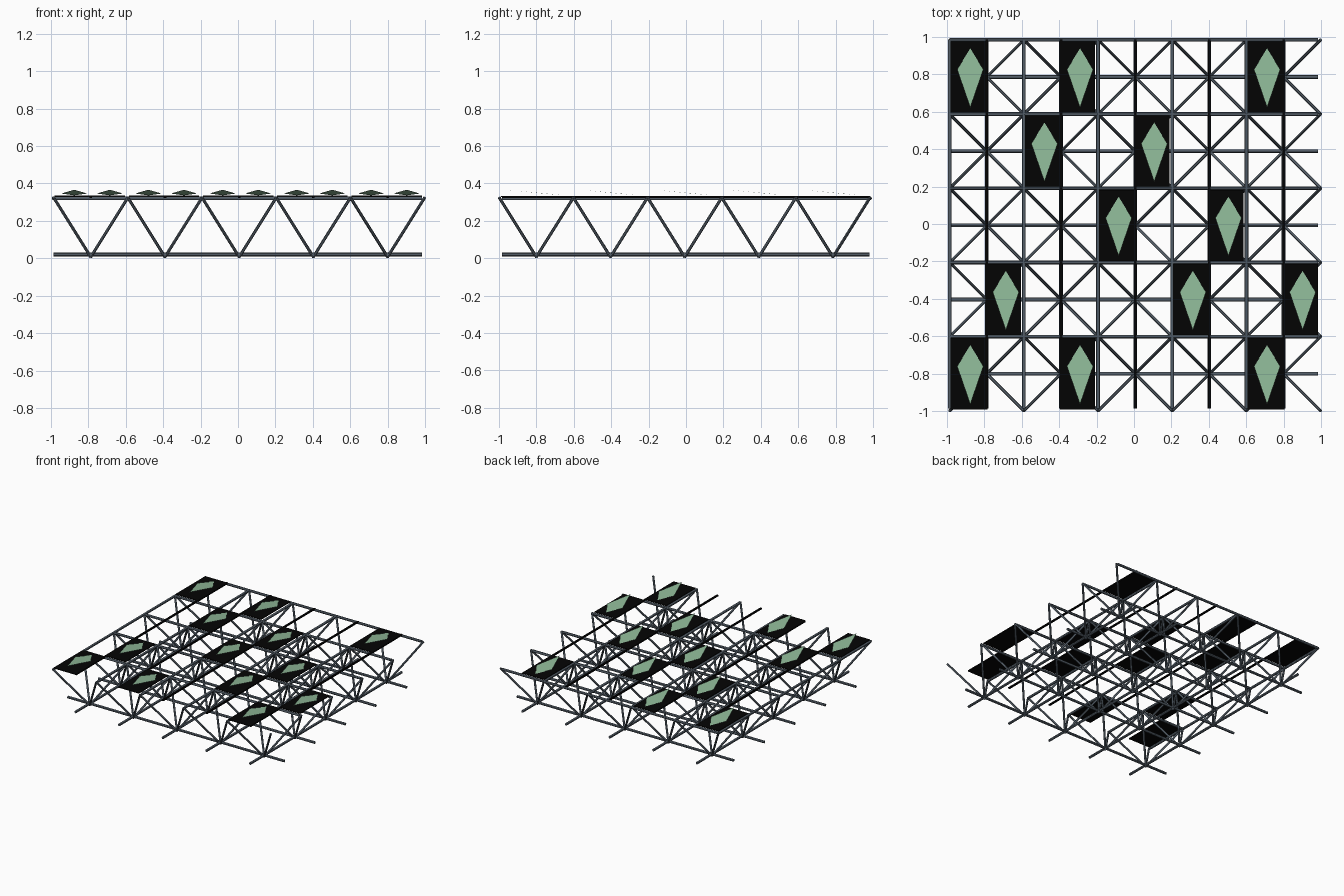
import bpy, bmesh
from mathutils import Vector

if "Cube" in bpy.data.objects:
    bpy.data.objects.remove(bpy.data.objects["Cube"])

PITCH, N = 0.3965, 5
X0, Y0 = -0.985, 0.984           # back left corner node
Z_LOW, Z_TOP = 0.02, 0.32


def material(name, rgb):
    m = bpy.data.materials.new(name)
    m.diffuse_color = (*rgb, 1)
    m.use_nodes = True
    m.node_tree.nodes["Principled BSDF"].inputs["Base Color"].default_value = m.diffuse_color
    return m


steel = material("steel grey", (0.088, 0.112, 0.138))
black = material("panel black", (0.0012, 0.0012, 0.0012))
green = material("sail green", (0.275, 0.485, 0.315))


def finish(bm, name, mat, smooth=False):
    me = bpy.data.meshes.new(name)
    bm.to_mesh(me)
    bm.free()
    me.materials.append(mat)
    ob = bpy.data.objects.new(name, me)
    bpy.context.collection.objects.link(ob)
    if smooth:
        bpy.context.view_layer.objects.active = ob
        ob.select_set(True)
        bpy.ops.object.shade_smooth_by_angle()
        ob.select_set(False)


def rod(bm, a, b, r):
    a, b = Vector(a), Vector(b)
    d = b - a
    mat = d.to_track_quat('Z', 'Y').to_matrix().to_4x4()
    mat.translation = (a + b) / 2
    bmesh.ops.create_cone(bm, cap_ends=True, segments=12, radius1=r,
                          radius2=r, depth=d.length, matrix=mat)


def box(bm, x0, x1, y0, y1, z0, z1):
    vs = bmesh.ops.create_cube(bm, size=1)['verts']
    for v in vs:
        v.co = ((x0 + x1) / 2 + v.co.x * (x1 - x0),
                (y0 + y1) / 2 + v.co.y * (y1 - y0),
                (z0 + z1) / 2 + v.co.z * (z1 - z0))


# Chords: top ones on the back and left cell edges, bottom ones through centres
top, low, rails = bmesh.new(), bmesh.new(), bmesh.new()
for i in range(N):
    x, y = X0 + PITCH * i, Y0 - PITCH * i
    cx, cy = x + PITCH / 2, y - PITCH / 2
    rod(top, (-0.985, y, Z_TOP), (0.982, y, Z_TOP), 0.01)
    rod(top, (x, -0.985, Z_TOP), (x, 0.985, Z_TOP), 0.01)
    rod(low, (-0.985, cy, Z_LOW), (0.982, cy, Z_LOW), 0.01)
    rod(low, (cx, -0.985, Z_LOW), (cx, 0.982, Z_LOW), 0.01)
    # black rails carrying the panels
    box(rails, cx - 0.007, cx + 0.007, -0.985, 0.985, 0.323, 0.334)
finish(top, "top_chords", steel, True)
finish(low, "bottom_chords", steel, True)
finish(rails, "panel_rails", black)

# Inverted pyramid struts in every cell
struts = bmesh.new()
for i in range(N):
    for j in range(N):
        cx, cy = X0 + PITCH * (i + 0.5), Y0 - PITCH * (j + 0.5)
        for sx in (-1, 1):
            for sy in (-1, 1):
                rod(struts, (cx, cy, 0.007),
                    (cx + sx * PITCH / 2, cy + sy * PITCH / 2, Z_TOP + 0.004), 0.008)
finish(struts, "pyramid_struts", steel, True)

# Half-cell panels, each with a tilted kite-shaped sail
panels, sails = bmesh.new(), bmesh.new()
KITE = [(0, 0.153, 0.336), (-0.07, 0.04, 0.346), (0, -0.163, 0.366), (0.07, 0.04, 0.346)]
for row, columns in enumerate([(0, 3, 8), (2, 5), (4, 7), (1, 6, 9), (0, 3, 8)]):
    cy = Y0 - PITCH * (row + 0.5)
    for k in columns:
        x = X0 + PITCH * (k // 2)
        left, right, mid = (0.005, 0.202, 0.11) if k % 2 == 0 else (0.194, 0.381, 0.3)
        box(panels, x + left, x + right, cy - 0.19, cy + 0.19, 0.328, 0.334)
        sails.faces.new([sails.verts.new((x + mid + a, cy + b, z)) for a, b, z in KITE])
finish(panels, "panels", black)
finish(sails, "kite_sails", green)
